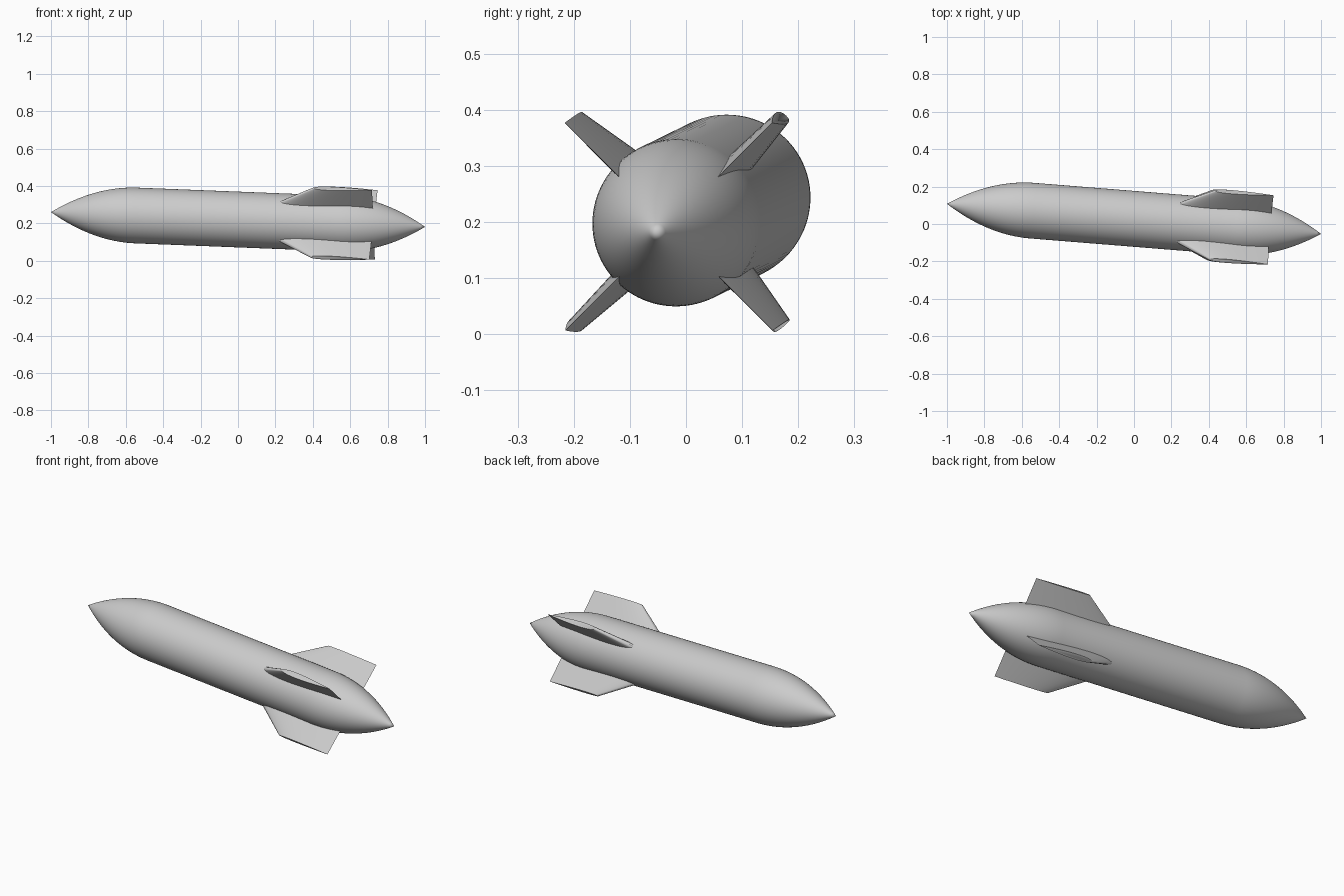
import bpy, bmesh, math
from mathutils import Vector, Matrix

old = bpy.data.objects.get("Cube")
if old:
    bpy.data.objects.remove(old)

grey = bpy.data.materials.new("plain grey")
grey.use_nodes = True
grey.diffuse_color = (0.6, 0.6, 0.6, 1)
grey.node_tree.nodes["Principled BSDF"].inputs["Base Color"].default_value = (0.6, 0.6, 0.6, 1)

# Tilted frame: local x runs from the nose to the tail along the body axis
NOSE, TAIL = Vector((-1, 0.108, 0.26)), Vector((1, -0.053, 0.181))
LENGTH = (TAIL - NOSE).length
axis = (TAIL - NOSE).normalized()
up = (Vector((0, 0, 1)) - axis * axis.z).normalized()
frame = Matrix((axis, up.cross(axis), up)).transposed().to_4x4()
frame.translation = (NOSE + TAIL) / 2


def finish(bm, name, angle):
    bmesh.ops.recalc_face_normals(bm, faces=bm.faces)
    mesh = bpy.data.meshes.new(name)
    bm.to_mesh(mesh)
    bm.free()
    mesh.materials.append(grey)
    obj = bpy.data.objects.new(name, mesh)
    bpy.context.collection.objects.link(obj)
    obj.matrix_world = frame
    bpy.ops.object.select_all(action="DESELECT")
    obj.select_set(True)
    bpy.context.view_layer.objects.active = obj
    bpy.ops.object.shade_smooth_by_angle(angle=math.radians(angle))
    return obj


def loft(bm, rings):
    for a, b in zip(rings, rings[1:]):
        for i in range(len(a)):
            j = (i + 1) % len(a)
            bm.faces.new((a[i], a[j], b[j], b[i]))


# Body: straight tube with a matching curved point at each end
RADIUS, POINT, SIDES, STEPS = 0.149, 0.46, 96, 20
half = LENGTH / 2
curve = []
for i in range(1, STEPS + 1):
    s = i / STEPS
    curve.append((half - POINT * s, RADIUS * (1 - (1 - s) ** 2)))
profile = [(-x, r) for x, r in curve] + curve[::-1]
bm = bmesh.new()
rings = []
for x, r in profile:
    rings.append([bm.verts.new((x, r * math.cos(a), r * math.sin(a)))
                  for a in (math.tau * k / SIDES for k in range(SIDES))])
loft(bm, rings)
for x, ring in ((-half, rings[0]), (half, rings[-1])):
    tip = bm.verts.new((x, 0, 0))
    for i in range(SIDES):
        bm.faces.new((tip, ring[i], ring[(i + 1) % SIDES]))
finish(bm, "body", 40)


# Fins: swept blades with a rounded front and a thin rear edge
def half_thickness(t):
    return 5 * (0.2969 * math.sqrt(t) - 0.126 * t - 0.3516 * t ** 2
                + 0.2843 * t ** 3 - 0.1036 * t ** 4)


def fin(name, angle):
    bm = bmesh.new()
    back, n = 0.727, 16
    rings = []
    for radius, front in ((0.04, 0.06), (0.262, 0.41)):
        chord = back - front
        ts = [(1 - math.cos(math.pi * i / n)) / 2 for i in range(n + 1)]
        outline = [(t, half_thickness(t)) for t in ts]
        outline += [(t, -half_thickness(t)) for t in ts[-2:0:-1]]
        rings.append([bm.verts.new((front + chord * t, radius, 0.088 * chord * h))
                      for t, h in outline])
    loft(bm, rings)
    for ring in rings:
        bm.faces.new(ring)
    bmesh.ops.rotate(bm, verts=bm.verts, cent=(0, 0, 0),
                     matrix=Matrix.Rotation(math.radians(angle), 3, "X"))
    finish(bm, name, 40)


for name, angle in (("upper_back_fin", 45), ("upper_front_fin", 135),
                    ("lower_front_fin", 225), ("lower_back_fin", 315)):
    fin(name, angle)
